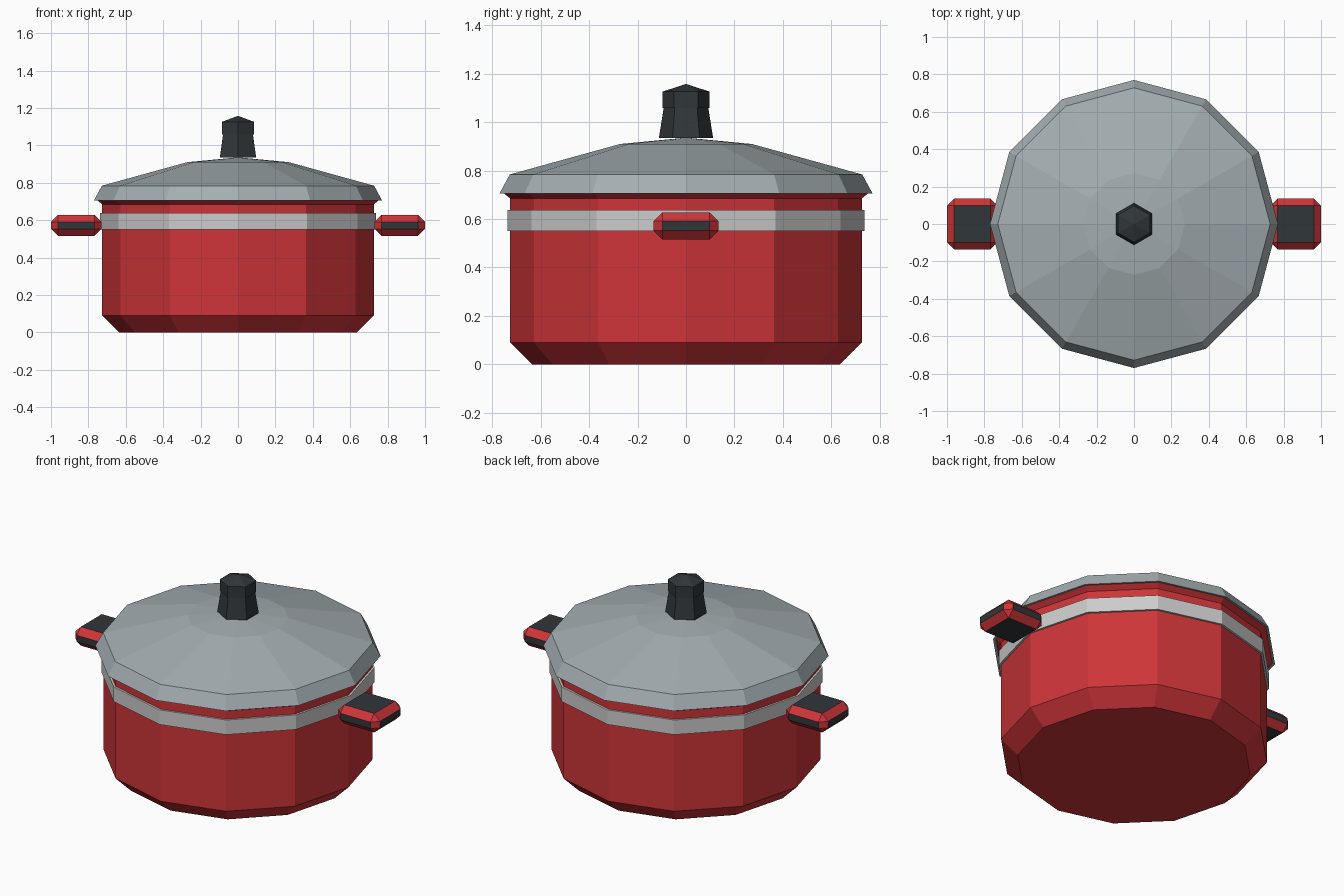
import bpy, bmesh, math

if "Cube" in bpy.data.objects:
    bpy.data.objects.remove(bpy.data.objects["Cube"])


def material(name, rgb):
    m = bpy.data.materials.new(name)
    m.diffuse_color = (*rgb, 1)
    m.use_nodes = True
    m.node_tree.nodes["Principled BSDF"].inputs["Base Color"].default_value = m.diffuse_color
    return m


RED = material("red_enamel", (0.62, 0.035, 0.04))
STEEL = material("lid_steel", (0.37, 0.42, 0.44))
SILVER = material("band_silver", (0.72, 0.72, 0.75))
DARK = material("dark_plastic", (0.03, 0.037, 0.041))


def finish(name, bm, mats):
    bmesh.ops.recalc_face_normals(bm, faces=bm.faces)
    me = bpy.data.meshes.new(name)
    bm.to_mesh(me)
    bm.free()
    for m in mats:
        me.materials.append(m)
    ob = bpy.data.objects.new(name, me)
    bpy.context.collection.objects.link(ob)
    return ob


def lathe(name, profile, sides, mat, start=0.0, closed=False):
    """Revolve (radius, z) points around z; radius 0 makes a pole."""
    bm = bmesh.new()
    rings = []
    for r, z in profile:
        count = sides if r > 0 else 1
        ring = []
        for i in range(count):
            a = start + math.tau * i / sides
            ring.append(bm.verts.new((r * math.cos(a), r * math.sin(a), z)))
        rings.append(ring)
    pairs = list(zip(rings, rings[1:]))
    if closed:
        pairs.append((rings[-1], rings[0]))
    for low, high in pairs:
        for i in range(sides):
            j = (i + 1) % sides
            quad = [low[i % len(low)], low[j % len(low)],
                    high[j % len(high)], high[i % len(high)]]
            bm.faces.new(list(dict.fromkeys(quad)))
    if not closed:
        for ring in (rings[0], rings[-1]):
            if len(ring) > 1:
                bm.faces.new(ring)
    return finish(name, bm, [mat])


# Pot body with chamfered base and flared lip
lathe("pot_body", [(0.635, 0), (0.726, 0.09), (0.726, 0.685), (0.755, 0.708)], 12, RED)

# Silver band around the body
lathe("pot_band", [(0.72, 0.55), (0.738, 0.55), (0.738, 0.637), (0.72, 0.637)],
      12, SILVER, closed=True)

# Domed lid with sloping skirt
lathe("lid", [(0.74, 0.712), (0.77, 0.706), (0.728, 0.784), (0.272, 0.91), (0, 0.936)],
      12, STEEL)

# Hexagonal knob: tapered stem and pointed cap
lathe("knob_stem", [(0.112, 0.935), (0.092, 1.06)], 6, DARK, math.pi / 2)
lathe("knob_cap", [(0.098, 1.058), (0.098, 1.126), (0, 1.158)], 6, DARK, math.pi / 2)

# Side handles: chamfered blocks, dark flats and red chamfers
for side, label in ((-1, "left"), (1, "right")):
    bm = bmesh.new()
    bmesh.ops.create_cube(bm, size=1)
    bmesh.ops.scale(bm, vec=(0.27, 0.27, 0.112), verts=bm.verts)
    bmesh.ops.bevel(bm, geom=bm.edges[:], offset=0.037, segments=1,
                    affect='EDGES', offset_type='OFFSET')
    bmesh.ops.translate(bm, vec=(side * 0.865, 0, 0.572), verts=bm.verts)
    bm.normal_update()
    for f in bm.faces:
        f.material_index = 0 if max(abs(c) for c in f.normal) > 0.99 else 1
    finish(label + "_handle", bm, [DARK, RED])
